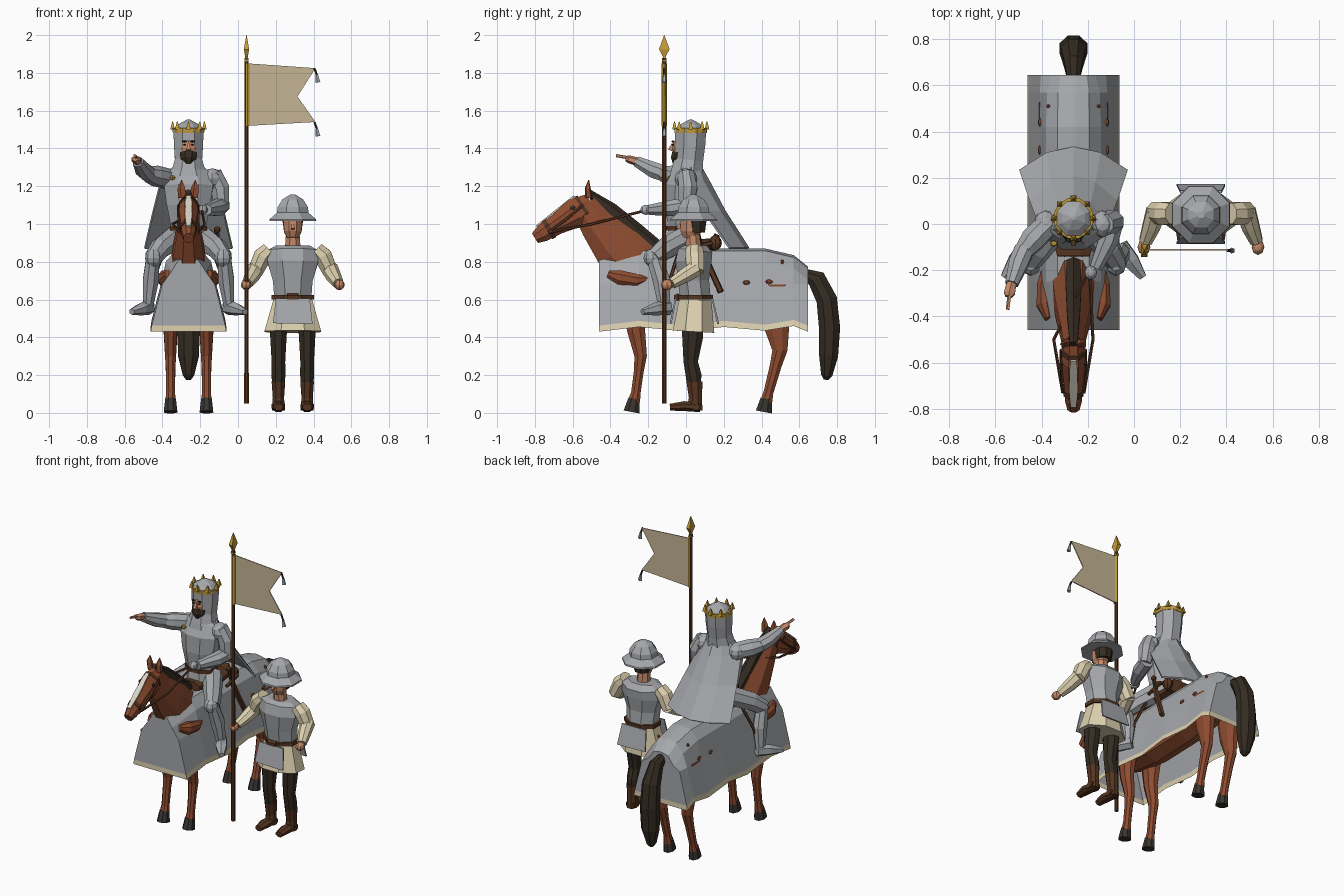
import bpy, bmesh, math
from mathutils import Vector as V


def mat(name, r, g, b):
    m = bpy.data.materials.new(name)
    m.diffuse_color = (r, g, b, 1)
    return m


GRAY = mat("steel_gray", .38, .39, .41)
CHEST = mat("chestnut", .27, .072, .03)
DARK = mat("dark_brown", .035, .025, .016)
LEATHER = mat("leather", .09, .035, .015)
CREAM = mat("cream", .73, .64, .43)
TAN = mat("banner_tan", .56, .46, .30)
GOLD = mat("gold", .55, .33, .04)
SKIN = mat("skin", .55, .25, .14)
WHITE = mat("pale_blaze", .7, .66, .58)
HOOF = mat("hoof", .04, .035, .03)


def finish(name, bm, *mats):
    bmesh.ops.recalc_face_normals(bm, faces=bm.faces)
    me = bpy.data.meshes.new(name)
    bm.to_mesh(me)
    bm.free()
    ob = bpy.data.objects.new(name, me)
    for m in mats:
        me.materials.append(m)
    bpy.context.collection.objects.link(ob)
    return ob


def limb(name, rings, m, n=8, at=(0, 0, 0)):
    """Loft through rings (x, y, z, width radius, depth radius)."""
    bm = bmesh.new()
    pts = [V(r[:3]) + V(at) for r in rings]
    prev, k = None, 1 / math.cos(math.pi / n)
    for i, r in enumerate(rings):
        t = (pts[min(i + 1, len(pts) - 1)] - pts[max(i - 1, 0)]).normalized()
        u = V((1, 0, 0)) if abs(t.x) < .9 else V((0, 1, 0))
        u = (u - t * u.dot(t)).normalized()
        v = t.cross(u)
        ring = []
        for j in range(n):
            a = 2 * math.pi * (j + .5) / n
            ring.append(bm.verts.new(pts[i] + k * (u * r[3] * math.cos(a) + v * r[-1] * math.sin(a))))
        if prev:
            for j in range(n):
                bm.faces.new((prev[j], prev[(j + 1) % n], ring[(j + 1) % n], ring[j]))
        else:
            bm.faces.new(ring)
        prev = ring
    bm.faces.new(prev)
    return finish(name, bm, m)


def rod(name, pts, r, m, n=5):
    return limb(name, [(*p, r) for p in pts], m, n)


def plate(name, pts, push, m):
    """Flat outline given a thickness along push."""
    bm = bmesh.new()
    f = bm.faces.new([bm.verts.new(p) for p in pts])
    g = bmesh.ops.extrude_face_region(bm, geom=[f])
    bmesh.ops.translate(bm, vec=push, verts=[e for e in g["geom"] if isinstance(e, bmesh.types.BMVert)])
    return finish(name, bm, m)


def ball(name, c, size, m, seg=8, rings=6):
    bm = bmesh.new()
    bmesh.ops.create_uvsphere(bm, u_segments=seg, v_segments=rings, radius=1)
    for v in bm.verts:
        v.co = V(c) + V([a * b for a, b in zip(v.co, size)])
    return finish(name, bm, m)


CX = -.262
H = (CX, 0, 0)

# ---- horse
limb("horse_body", [(0, -.43, .68, .06, .08), (0, -.33, .68, .11, .14), (0, -.1, .67, .125, .16),
                    (0, .2, .67, .125, .15), (0, .45, .7, .12, .14), (0, .6, .7, .07, .09)], CHEST, 10, H)
limb("horse_neck", [(0, -.25, .76, .095, .14), (0, -.36, .87, .08, .13), (0, -.47, 1.0, .055, .095),
                    (0, -.54, 1.1, .042, .07)], CHEST, 8, H)
limb("horse_head", [(0, -.5, 1.11, .04, .055), (0, -.58, 1.06, .053, .08), (0, -.68, 1.0, .042, .055),
                    (0, -.76, .95, .036, .046), (0, -.8, .925, .026, .03)], CHEST, 8, H)
limb("mane", [(0, -.52, 1.17, .016, .015), (0, -.4, 1.075, .028, .035), (0, -.28, .965, .034, .045),
              (0, -.17, .88, .03, .04)], DARK, 6, H)
plate("face_blaze", [(CX - .012, -.59, 1.145), (CX + .012, -.59, 1.145), (CX + .02, -.71, 1.05),
                     (CX + .012, -.79, .985), (CX - .012, -.79, .985), (CX - .02, -.71, 1.05)], (0, -.005, .006), WHITE)
limb("tail", [(0, .62, .74, .025), (0, .69, .71, .04, .05), (0, .745, .6, .055, .055), (0, .76, .45, .06, .056),
              (0, .755, .3, .055, .05), (0, .745, .2, .03, .03), (0, .742, .175, .012)], DARK, 8, H)
limb("noseband", [(0, -.715, .978, .044, .055), (0, -.735, .966, .043, .053)], LEATHER, 8, H)
limb("browband", [(0, -.535, 1.09, .051, .072), (0, -.55, 1.08, .053, .076)], LEATHER, 8, H)
for s in (-1, 1):
    x = CX + s * .095
    limb("ear", [(s * .03, -.515, 1.14, .02, .016), (s * .036, -.52, 1.19, .018, .013),
                 (s * .036, -.515, 1.232, .002)], CHEST, 5, H)
    ball("horse_eye", (CX + s * .05, -.6, 1.085), (.008, .014, .012), HOOF)
    limb("front_leg", [(x, -.26, .66, .055, .08), (x, -.265, .44, .036, .048), (x, -.24, .3, .029, .033),
                       (x, -.25, .22, .024, .026), (x, -.265, .11, .023, .025), (x, -.275, .06, .028, .032)], CHEST)
    limb("front_hoof", [(x, -.275, .075, .028, .03), (x, -.288, .005, .036, .043)], HOOF)
    limb("hind_leg", [(x, .48, .68, .055, .1), (x, .48, .45, .038, .066), (x, .497, .33, .031, .04),
                      (x, .475, .25, .026, .031), (x, .437, .11, .023, .026), (x, .425, .06, .028, .032)], CHEST)
    limb("hind_hoof", [(x, .425, .075, .028, .03), (x, .412, .005, .036, .043)], HOOF)
    limb("shoulder_bulge", [(CX + s * .11, -.41, .735, .015, .02), (CX + s * .128, -.35, .715, .032, .04),
                            (CX + s * .128, -.26, .7, .03, .035), (CX + s * .12, -.19, .71, .015, .01)], CHEST)
    for y, z, dx in ((.32, .69, .147), (.44, .695, .145), (.51, .80, .11)):
        ball("rump_patch", (CX + s * dx, y, z), (.009, .02 if y < .5 else .008, .012), CHEST, 6, 4)
    rod("cheek_strap", [(CX + s * .053, -.545, 1.1), (CX + s * .052, -.64, 1.02), (CX + s * .046, -.73, .955)], .006, LEATHER)
    rod("rein", [(CX + s * .046, -.73, .955), (CX + s * .085, -.5, 1.0), (CX + .07, -.2, 1.075)], .006, LEATHER)

# ---- horse cloth: ridge, shoulders and flared skirt with a pale hem
bm = bmesh.new()
rows = []
for y, top, hem, k in ((-.46, .82, .43, .75), (-.25, .87, .455, 1), (0, .87, .43, 1), (.2, .87, .455, 1),
                       (.42, .87, .435, 1), (.57, .835, .46, .95), (.645, .775, .43, .8)):
    half = [(0.008, top), (.07 * k, top - .012), (.12 * k, top - .07), (.147 - .03 * (1 - k), .68),
            (.195, hem + .032), (.2, hem)]
    rows.append([[bm.verts.new((CX + s * a, y, z)) for a, z in half] for s in (-1, 1)])
for i in range(5):
    for a, b in zip(rows, rows[1:]):
        for s in (0, 1):
            bm.faces.new((a[s][i], a[s][i + 1], b[s][i + 1], b[s][i])).material_index = int(i == 4)
    for e in (rows[0], rows[-1]):
        bm.faces.new((e[0][i], e[0][i + 1], e[1][i + 1], e[1][i])).material_index = int(i == 4)
for a, b in zip(rows, rows[1:]):
    bm.faces.new((a[0][0], a[1][0], b[1][0], b[0][0]))
finish("horse_cloth", bm, GRAY, CREAM)

# ---- saddle
limb("saddle_seat", [(0, -.14, .89, .07, .03), (0, 0, .88, .11, .035), (0, .15, .89, .1, .035)], LEATHER, 8, H)
limb("saddle_cantle", [(0, .13, .87, .11, .02), (0, .165, .945, .08, .015)], LEATHER, 8, H)

# ---- rider
limb("rider_torso", [(0, -.01, .87, .11, .1), (0, -.02, .98, .092, .075), (0, -.025, 1.1, .115, .085),
                     (0, -.02, 1.2, .13, .088), (0, 0, 1.27, .11, .07), (0, .01, 1.31, .06, .05)], GRAY, 8, H)
limb("rider_belt", [(0, -.02, .965, .098, .082), (0, -.02, .99, .098, .082)], LEATHER, 8, H)
limb("mail_hood", [(0, 0, 1.21, .135, .095), (0, .005, 1.28, .088, .083), (0, .015, 1.34, .072, .076),
                   (0, .022, 1.42, .077, .08), (0, .025, 1.5, .08, .082), (0, .025, 1.53, .05, .05),
                   (0, .025, 1.553, .008)], GRAY, 8, H)
limb("crown_band", [(0, .025, 1.482, .083, .085), (0, .025, 1.508, .085, .087)], GOLD, 12, H)
for j in range(8):
    a = j * math.pi / 4
    p = V((CX + .084 * math.cos(a), .025 + .086 * math.sin(a), 1.5))
    limb("crown_point", [(*p, .012), (p.x, p.y, 1.52, .008), (p.x, p.y, 1.543, .002)], GOLD, 4)
ball("rider_face", (CX, -.02, 1.4), (.05, .056, .062), SKIN)
limb("rider_nose", [(0, -.07, 1.425, .006), (0, -.085, 1.39, .011)], SKIN, 4, H)
limb("rider_beard", [(0, -.035, 1.375, .046, .038), (0, -.045, 1.345, .042, .036), (0, -.05, 1.315, .022, .02)], DARK, 8, H)
for s in (-1, 1):
    ball("rider_brow", (CX + s * .022, -.07, 1.437), (.017, .008, .005), DARK, 6, 4)
    ball("rider_eye", (CX + s * .021, -.069, 1.42), (.009, .006, .005), DARK, 6, 4)
    # armoured legs
    limb("rider_thigh", [(s * .07, 0, .93, .06, .06), (s * .15, -.11, .87, .052, .056), (s * .19, -.17, .82, .042, .045)], GRAY, 8, H)
    ball("knee_guard", (CX + s * .185, -.175, .82), (.045, .05, .05), GRAY)
    limb("rider_shin", [(s * .19, -.165, .81, .036, .04), (s * .2, -.13, .7, .042, .046), (s * .215, -.115, .56, .027, .03)], GRAY, 8, H)
    limb("rider_foot", [(s * .205, -.09, .56, .03, .035), (s * .25, -.16, .55, .034, .03), (s * .3, -.23, .535, .016, .014)], GRAY, 6, H)
    rod("stirrup_strap", [(CX + s * .12, -.03, .88), (CX + s * .18, -.08, .72), (CX + s * .23, -.13, .53)], .008, LEATHER)
ball("brooch", (CX - .085, -.085, 1.245), (.018, .014, .012), GOLD, 6, 4)
# pointing arm
ball("shoulder_guard", (CX - .12, 0, 1.24), (.055, .06, .055), GRAY)
limb("raised_upper_arm", [(-.37, 0, 1.24, .05), (-.44, -.07, 1.255, .052), (-.48, -.12, 1.265, .04)], GRAY)
limb("raised_forearm", [(-.475, -.11, 1.265, .042), (-.5, -.17, 1.285, .042), (-.53, -.26, 1.33, .028)], GRAY)
limb("pointing_hand", [(-.528, -.25, 1.328, .02), (-.54, -.3, 1.342, .024, .018), (-.543, -.315, 1.347, .014)], SKIN, 6)
rod("pointing_finger", [(-.538, -.3, 1.35), (-.547, -.37, 1.362)], .007, SKIN)
# rein arm
ball("shoulder_guard", (CX + .125, .0, 1.24), (.055, .06, .055), GRAY)
limb("rein_upper_arm", [(-.13, 0, 1.27, .042), (-.095, .01, 1.19, .05), (-.085, .0, 1.09, .038)], GRAY)
limb("rein_forearm", [(-.085, .02, 1.1, .042), (-.11, -.07, 1.085, .043), (-.165, -.19, 1.075, .027)], GRAY)
ball("rein_hand", (CX + .075, -.21, 1.075), (.027, .032, .027), GRAY)

# cape sweeping back from the shoulders
bm = bmesh.new()
grid = [[bm.verts.new((CX + u * w, yc - d * u * u, z)) for u in (-1, -.5, 0, .5, 1)]
        for z, yc, w, d in ((1.31, .08, .075, .05), (1.23, .125, .15, .13), (1.07, .21, .19, .11), (.875, .335, .235, .1))]
for a, b in zip(grid, grid[1:]):
    for j in range(4):
        bm.faces.new((a[j], a[j + 1], b[j + 1], b[j]))
cape = finish("cape", bm, GRAY)
cape.modifiers.new("thickness", "SOLIDIFY").thickness = .012

# sword at the hip
rod("scabbard", [(-.105, .08, .88), (-.09, .13, .76), (-.07, .185, .64)], .014, LEATHER)
rod("sword_grip", [(-.105, .08, .88), (-.11, .06, .96)], .01, DARK)
rod("sword_guard", [(-.1, .02, .87), (-.1, .14, .9)], .01, LEATHER)
ball("sword_pommel", (-.11, .058, .97), (.018, .018, .018), LEATHER)
ball("saddle_roll", (-.14, .155, .9), (.03, .035, .04), LEATHER)

# ---- banner
PX, PY = .045, -.115
limb("pole", [(PX, PY, .05, .012), (PX, PY, 1.88, .011)], LEATHER)
limb("spear_tip", [(PX, PY, 1.86, .012), (PX, PY, 1.885, .007), (PX, PY, 1.925, .014, .028), (PX, PY, 2, .001)], GOLD, 4)
limb("banner_sleeve", [(PX + .004, PY, 1.52, .013), (PX + .004, PY, 1.85, .013)], GOLD, 6)
plate("banner", [(.055, PY, 1.85), (.41, PY, 1.825), (.315, PY, 1.675), (.41, PY, 1.54), (.055, PY, 1.52)], (0, .006, 0), TAN)
for z in (1.825, 1.54):
    rod("tassel_cord", [(.405, PY, z), (.42, PY, z - .04)], .005, DARK)
    limb("tassel", [(.418, PY, z - .035, .006), (.425, PY, z - .075, .011)], GRAY, 5)

# ---- foot soldier
S = (.29, .04, 0)
limb("helmet_dome", [(0, 0, 1.045, .085), (0, 0, 1.09, .08), (0, 0, 1.13, .055), (0, 0, 1.155, .015)], GRAY, 8, S)
limb("helmet_brim", [(0, 0, 1.015, .125), (0, 0, 1.025, .123), (0, 0, 1.06, .083)], GRAY, 8, S)
limb("soldier_head", [(0, -.02, .925, .03, .035), (0, -.015, .96, .046, .055), (0, -.01, 1.04, .052, .06)], SKIN, 8, S)
limb("soldier_hair", [(0, .015, .955, .046, .045), (0, .015, 1.03, .056, .055)], DARK, 8, S)
limb("soldier_nose", [(0, -.07, 1.0, .006), (0, -.083, .975, .009)], SKIN, 4, S)
limb("soldier_neck", [(0, 0, .86, .042), (0, -.005, .95, .036)], SKIN, 8, S)
limb("soldier_tunic", [(0, .01, .61, .098, .08), (0, 0, .7, .105, .082), (0, 0, .8, .135, .095),
                       (0, .01, .86, .13, .09), (0, .01, .885, .09, .06)], GRAY, 8, S)
limb("soldier_belt", [(0, .01, .6, .112, .092), (0, .01, .625, .112, .092)], LEATHER, 8, S)
limb("belt_knot", [(-.03, -.085, .612, .018), (.03, -.085, .612, .018)], LEATHER, 6, S)
limb("soldier_skirt", [(0, 0, .43, .15, .11), (0, .01, .6, .102, .085)], CREAM, 8, S)
for y0, y1 in ((-.05, -.077), (.135, .165)):
    plate("tunic_flap", [(.2, y0, .605), (.38, y0, .605), (.395, y1, .47), (.185, y1, .475)], (0, -.009 if y0 < 0 else .009, 0), GRAY)
for s in (-1, 1):
    x = s * .076
    limb("soldier_leg", [(x, -.005, .5, .05, .058), (x, -.005, .4, .043, .055), (x, -.015, .27, .036, .038),
                         (x, 0, .2, .037, .042), (x, .005, .1, .028, .032)], DARK, 8, S)
    limb("boot_shaft", [(x, .005, .165, .036, .042), (x, .01, .08, .03, .035), (x, .005, .015, .034, .042)], LEATHER, 8, S)
    limb("boot_foot", [(x, .035, .03, .032, .026), (x, -.05, .036, .036, .026), (x, -.125, .03, .024, .018)], LEATHER, 8, S)
    limb("upper_sleeve", [(s * .125, .005, .865, .04, .045), (s * .16, .005, .83, .048, .05), (s * .2, .01, .745, .04, .045)], CREAM, 8, S)
    limb("lower_sleeve", [(s * .195, .015, .765, .042), (s * .215, -.05, .725, .038), (s * .24, -.115, .685, .028)], CREAM, 8, S)
    ball("soldier_hand", (S[0] + s * .247, -.1, .678), (.028, .034, .028), SKIN)
